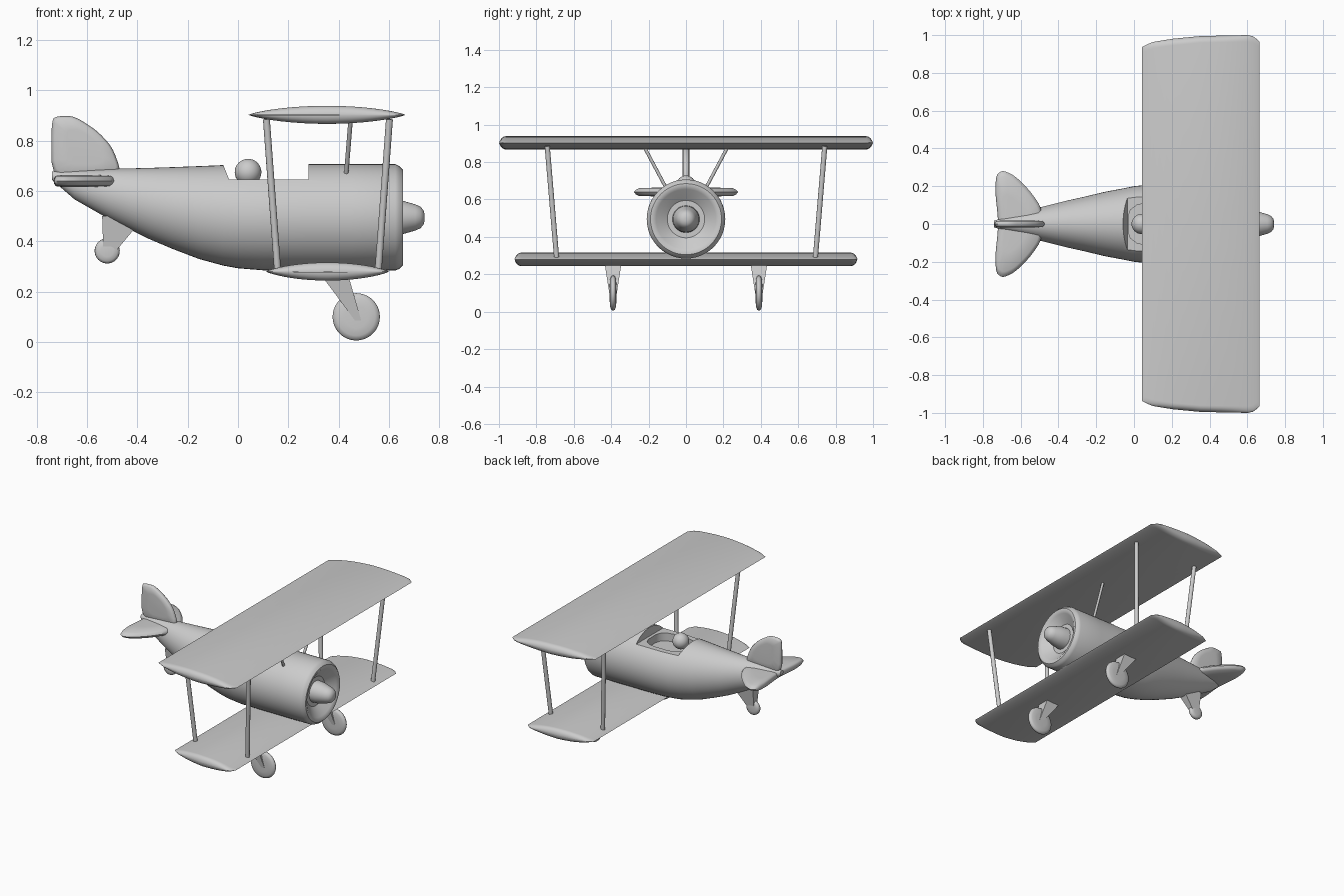
import bpy, bmesh
from math import sin, cos, pi, sqrt
from mathutils import Vector

cube = bpy.data.objects.get("Cube")
if cube:
    bpy.data.objects.remove(cube, do_unlink=True)

grey = bpy.data.materials.new("plain grey")
grey.use_nodes = True
GREY = (0.6, 0.6, 0.6, 1)
grey.diffuse_color = GREY
grey.node_tree.nodes["Principled BSDF"].inputs["Base Color"].default_value = GREY


def smooth(ob, angle=40):
    bpy.ops.object.select_all(action='DESELECT')
    ob.select_set(True)
    bpy.context.view_layer.objects.active = ob
    bpy.ops.object.shade_smooth_by_angle(angle=angle * pi / 180)


def loft(name, rings, angle=40):
    """Skin a list of equal-length rings and cap both ends."""
    bm = bmesh.new()
    vs = [[bm.verts.new(p) for p in ring] for ring in rings]
    n = len(vs[0])
    for a, b in zip(vs, vs[1:]):
        for i in range(n):
            j = (i + 1) % n
            bm.faces.new((a[i], a[j], b[j], b[i]))
    bm.faces.new(vs[0])
    bm.faces.new(vs[-1])
    bmesh.ops.recalc_face_normals(bm, faces=bm.faces)
    me = bpy.data.meshes.new(name)
    bm.to_mesh(me)
    bm.free()
    me.materials.append(grey)
    ob = bpy.data.objects.new(name, me)
    bpy.context.collection.objects.link(ob)
    smooth(ob, angle)
    return ob


def oval(x, zc, ry, rz, n=48):
    return [(x, ry * cos(2 * pi * i / n), zc + rz * sin(2 * pi * i / n)) for i in range(n)]


def pillow(name, outline, half, place, soft=0.82):
    """Rounded plate from a flat outline; place maps (u, v, depth) to 3D."""
    cu = sum(p[0] for p in outline) / len(outline)
    cv = sum(p[1] for p in outline) / len(outline)
    rings = []
    for d, s in ((-1, soft * 0.6), (-0.85, soft), (-0.5, 0.96), (0, 1), (0.5, 0.96), (0.85, soft), (1, soft * 0.6)):
        rings.append([place(cu + (u - cu) * s, cv + (v - cv) * s, d * half) for u, v in outline])
    return loft(name, rings, 60)


def rounded(points, times=2):
    """Corner-cutting subdivision of a closed outline."""
    for _ in range(times):
        out = []
        for (a, b), (c, d) in zip(points, points[1:] + points[:1]):
            out += [(a * .8 + c * .2, b * .8 + d * .2), (a * .2 + c * .8, b * .2 + d * .8)]
        points = out
    return points


def rod(name, a, b, ra, rb=None, n=12):
    a, b = Vector(a), Vector(b)
    q = (b - a).to_track_quat('Z', 'Y')
    rings = []
    for c, r in ((a, ra), (b, rb or ra)):
        rings.append([c + q @ Vector((r * cos(2 * pi * i / n), r * sin(2 * pi * i / n), 0)) for i in range(n)])
    return loft(name, rings)


# Fuselage: x, top, bottom, half width
stations = [(-.74, .678, .645, .018), (-.65, .682, .567, .045), (-.51, .688, .487, .085),
            (-.35, .692, .408, .125), (-.26, .695, .37, .145), (-.155, .699, .33, .17),
            (-.06, .703, .304, .188), (0, .705, .293, .2), (.1, .707, .285, .21),
            (.28, .707, .284, .21), (.45, .707, .284, .21), (.625, .707, .284, .21)]
rings = [oval(x, (t + b) / 2, w, (t - b) / 2) for x, t, b, w in stations]
# cowling lip and the dished nose opening
rings += [oval(x, .495, r, r) for x, r in ((.64, .205), (.655, .19), (.655, .175), (.645, .16), (.6, .1))]
fuselage = loft("fuselage", rings)

# Cockpit notch and inner well
notch = [(-.065, .72), (-.035, .645), (.28, .645), (.28, .8), (-.065, .8)]
cutters = [loft("notch_cutter", [[(x, y, z) for x, z in notch] for y in (-.4, .4)]),
           loft("well_cutter", [[(x, y, z) for x, y in rounded([(-.03, -.11), (.26, -.11), (.26, .11), (-.03, .11)])]
                                for z in (.59, .75)])]
for cutter in cutters:
    cutter.hide_render = True
    bpy.context.view_layer.objects.active = fuselage
    mod = fuselage.modifiers.new("cut", 'BOOLEAN')
    mod.object = cutter
    mod.operation = 'DIFFERENCE'
    mod.solver = 'EXACT'
    bpy.ops.object.modifier_apply(modifier=mod.name)
    bpy.data.objects.remove(cutter, do_unlink=True)
smooth(fuselage, 35)

# Spinner
loft("spinner", [oval(x, .495, r, r, 32) for x, r in
                 ((.59, .073), (.64, .07), (.67, .062), (.705, .052), (.725, .043), (.738, .028), (.742, .01))])

# Pilot head
bpy.ops.mesh.primitive_uv_sphere_add(segments=32, ring_count=16, radius=.053, location=(.04, 0, .675))
head = bpy.context.object
head.name = "pilot_head"
head.data.materials.append(grey)
smooth(head)


# Wings: lens section, curved tips
def wing(name, x0, x1, zc, half, span):
    tip = [(0, .937), (.08, .962), (.25, .98), (.5, .995), (.9, 1), (.95, .993), (1, .965)]

    def reach(u):
        for (a, p), (b, q) in zip(tip, tip[1:]):
            if u <= b:
                return span * (p + (q - p) * (u - a) / (b - a))
        return span * tip[-1][1]

    steps = 20
    us = [(1 - cos(pi * i / steps)) / 2 for i in range(steps + 1)]
    loop = [(u, 1) for u in us] + [(u, -1) for u in us[-2:0:-1]]
    side = [1 - .035 * (1 - sin(k * pi / 12)) for k in range(7)]
    rings = []
    for s in [-v for v in reversed(side)] + side:
        k = max(0, (abs(s) - .965) / .035)
        thick = max(.04, sqrt(max(0, 1 - k * k)))
        rings.append([(x0 + (x1 - x0) * u, s * reach(u),
                       zc + sgn * half * thick * (4 * u * (1 - u)) ** .8) for u, sgn in loop])
    return loft(name, rings, 50)


wing("upper_wing", .042, .665, .903, .036, 1.0)
wing("lower_wing", .112, .6, .28, .036, .917)

# Tail fin and tailplane
fin = [(-.742, .64), (-.742, .885), (-.715, .898), (-.65, .898), (-.56, .84), (-.5, .775), (-.465, .68), (-.5, .64)]
pillow("tail_fin", rounded(fin), .019, lambda u, v, d: (u, d, v), .9)
half_plan = [(-.72, .03), (-.735, .17), (-.73, .26), (-.695, .285), (-.63, .255), (-.55, .175), (-.485, .08)]
plan = half_plan + [(x, -y) for x, y in reversed(half_plan)]
pillow("tailplane", rounded(plan), .024, lambda u, v, d: (u, v, .64 + d), .9)


# Wheels and legs
def wheel(name, x, y, z, r, half):
    disc = [(x + r * cos(pi * i / 20), z + r * sin(pi * i / 20)) for i in range(40)]
    pillow(name, disc, half, lambda u, v, d: (u, y + d, v), .8)


def leg(name, y, top, bottom):
    """Tapered leg; each end is x0, x1, half width, z."""
    loft(name, [[(a, y - w, z), (b, y - w, z), (b, y + w, z), (a, y + w, z)] for a, b, w, z in (top, bottom)])


for side, s in (("left", 1), ("right", -1)):
    # model's left is +x when facing front, so name by far or near flank
    flank = "far" if s > 0 else "near"
    wheel(flank + "_main_wheel", .47, s * .39, .1, .094, .018)
    leg(flank + "_wheel_leg", s * .39, (.335, .44, .045, .26), (.465, .49, .018, .085))
    rod(flank + "_rear_strut", (.113, s * .742, .885), (.157, s * .692, .29), .014)
    rod(flank + "_front_strut", (.602, s * .742, .885), (.558, s * .692, .29), .014)
    rod(flank + "_cabane_strut", (.447, s * .22, .875), (.43, s * .108, .665), .009)

wheel("tail_wheel", -.52, 0, .362, .05, .018)
leg("tail_wheel_leg", 0, (-.54, -.37, .035, .5), (-.535, -.495, .014, .35))
